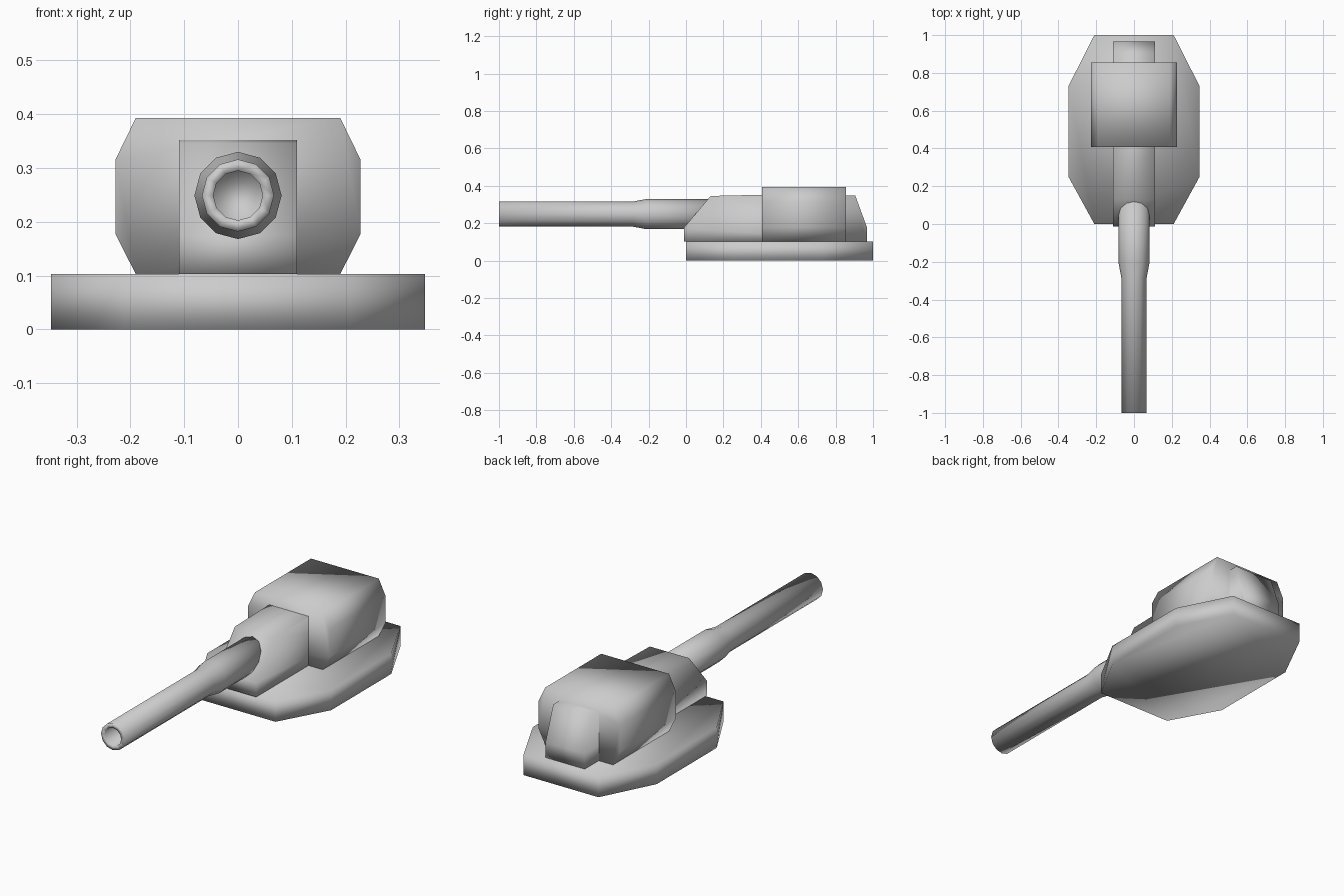
import bpy, bmesh, math

if "Cube" in bpy.data.objects:
    bpy.data.objects.remove(bpy.data.objects["Cube"])


def finish(name, bm):
    bmesh.ops.recalc_face_normals(bm, faces=bm.faces)
    mesh = bpy.data.meshes.new(name)
    bm.to_mesh(mesh)
    bm.free()
    # the whole model uses soft, fully averaged normals
    for p in mesh.polygons:
        p.use_smooth = True
    obj = bpy.data.objects.new(name, mesh)
    bpy.context.collection.objects.link(obj)
    return obj


def prism(name, outline, start, end, place):
    """Extrude a closed 2D outline; place(a, b, t) maps it to 3D."""
    bm = bmesh.new()
    loops = [[bm.verts.new(place(a, b, t)) for a, b in outline]
             for t in (start, end)]
    n = len(outline)
    for i in range(n):
        j = (i + 1) % n
        bm.faces.new((loops[0][i], loops[0][j], loops[1][j], loops[1][i]))
    for loop in loops:
        bm.faces.new(loop)
    return finish(name, bm)


def mirrored(half):
    """Complete a right-hand half outline across the centre line."""
    return half + [(-a, b) for a, b in reversed(half)]


def lathe_y(name, profile, z, sides):
    """Turn (radius, y) rings around a lengthwise axis at height z."""
    bm = bmesh.new()
    rings = []
    for r, y in profile:
        rings.append([bm.verts.new((r * math.sin(math.tau * i / sides), y,
                                    z + r * math.cos(math.tau * i / sides)))
                      for i in range(sides)])
    for a, b in zip(rings, rings[1:]):
        for i in range(sides):
            j = (i + 1) % sides
            bm.faces.new((a[i], a[j], b[j], b[i]))
    bm.faces.new(rings[0])
    bm.faces.new(rings[-1])
    return finish(name, bm)


# Long eight-sided base plate
prism("base_plate",
      mirrored([(0.21, 0.0), (0.347, 0.25), (0.347, 0.73), (0.21, 1.0)]),
      0.0, 0.103, lambda a, b, t: (a, b, t))

# Chamfered housing across the rear half
prism("housing",
      mirrored([(0.19, 0.103), (0.228, 0.178), (0.228, 0.315), (0.19, 0.393)]),
      0.407, 0.855, lambda a, b, t: (a, t, b))

# Narrow central block with sloping nose and tail
prism("breech_block",
      [(-0.012, 0.103), (-0.012, 0.175), (0.132, 0.346), (0.4, 0.352),
       (0.905, 0.348), (0.967, 0.18), (0.967, 0.103)],
      -0.11, 0.11, lambda a, b, t: (t, a, b))

# Twelve-sided barrel with bore and thicker sleeve
lathe_y("barrel",
        [(0.046, -0.9), (0.046, -1.0), (0.067, -1.0), (0.067, -0.285),
         (0.081, -0.21), (0.081, 0.15)],
        0.249, 12)
